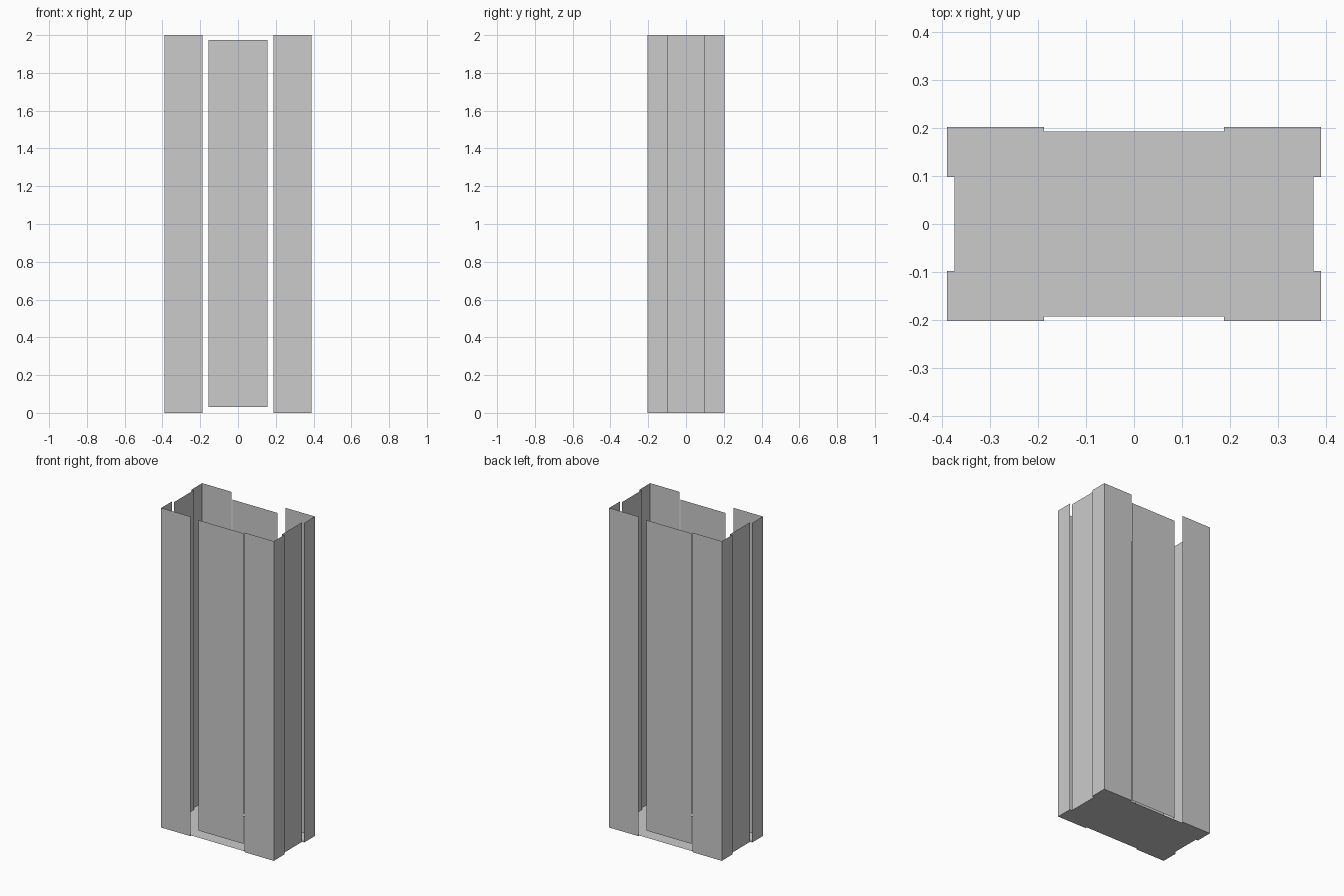
import bpy
from mathutils import Vector

cube = bpy.data.objects.get("Cube")
if cube:
    bpy.data.objects.remove(cube, do_unlink=True)

grey = bpy.data.materials.new("plain_grey")
grey.use_nodes = True
grey.diffuse_color = (0.6, 0.6, 0.6, 1)
grey.node_tree.nodes["Principled BSDF"].inputs["Base Color"].default_value = grey.diffuse_color

HEIGHT = 2.0
OUT_X, OUT_Y = 0.39, 0.203      # outer corner of the angle posts
IN_X, IN_Y = 0.188, 0.098       # free edges of the angle posts
SIDE_X, FRONT_Y = 0.375, 0.168  # planes of the inset panels
FLOOR_Y = 0.193                 # floor edge between the posts


def add_mesh(name, verts, faces):
    mesh = bpy.data.meshes.new(name)
    mesh.from_pydata(verts, [], faces)
    mesh.materials.append(grey)
    obj = bpy.data.objects.new(name, mesh)
    bpy.context.collection.objects.link(obj)
    return obj


def add_sheet(name, path, low, high, outward):
    """Stand a thin sheet along a plan path, its faces turned outward."""
    a, b = Vector(path[0]), Vector(path[1])
    d = b - a
    if Vector((d.y, -d.x)).dot(Vector(outward)) < 0:
        path = path[::-1]
    n = len(path)
    verts = [(x, y, z) for z in (low, high) for x, y in path]
    faces = [(i, i + 1, n + i + 1, n + i) for i in range(n - 1)]
    return add_sheet_mesh(name, verts, faces)


def add_sheet_mesh(name, verts, faces):
    return add_mesh(name, verts, faces)


# Four L-shaped corner posts
for sy, front in ((-1, "front"), (1, "back")):
    for sx, side in ((1, "left"), (-1, "right")):
        path = [(sx * IN_X, sy * OUT_Y), (sx * OUT_X, sy * OUT_Y), (sx * OUT_X, sy * IN_Y)]
        add_sheet(f"{front}_{side}_post", path, 0, HEIGHT, (0, sy))

# Shorter front and back panels, set in behind the posts
for sy, name in ((-1, "front_panel"), (1, "back_panel")):
    add_sheet(name, [(-0.157, sy * FRONT_Y), (0.157, sy * FRONT_Y)], 0.03, 1.973, (0, sy))

# Full-height side panels
for sx, name in ((1, "left_panel"), (-1, "right_panel")):
    add_sheet(name, [(sx * SIDE_X, -IN_Y), (sx * SIDE_X, IN_Y)], 0, HEIGHT, (sx, 0))

# Floor plate with notched edges between the posts, facing down
quarter = [(SIDE_X, 0), (SIDE_X, IN_Y), (OUT_X, IN_Y), (OUT_X, OUT_Y), (IN_X, OUT_Y), (IN_X, FLOOR_Y)]
upper = quarter[1:] + [(-x, y) for x, y in reversed(quarter[1:])]
outline = upper + [(-x, -y) for x, y in upper]
add_mesh("floor_plate", [(x, y, 0) for x, y in outline], [tuple(reversed(range(len(outline))))])
